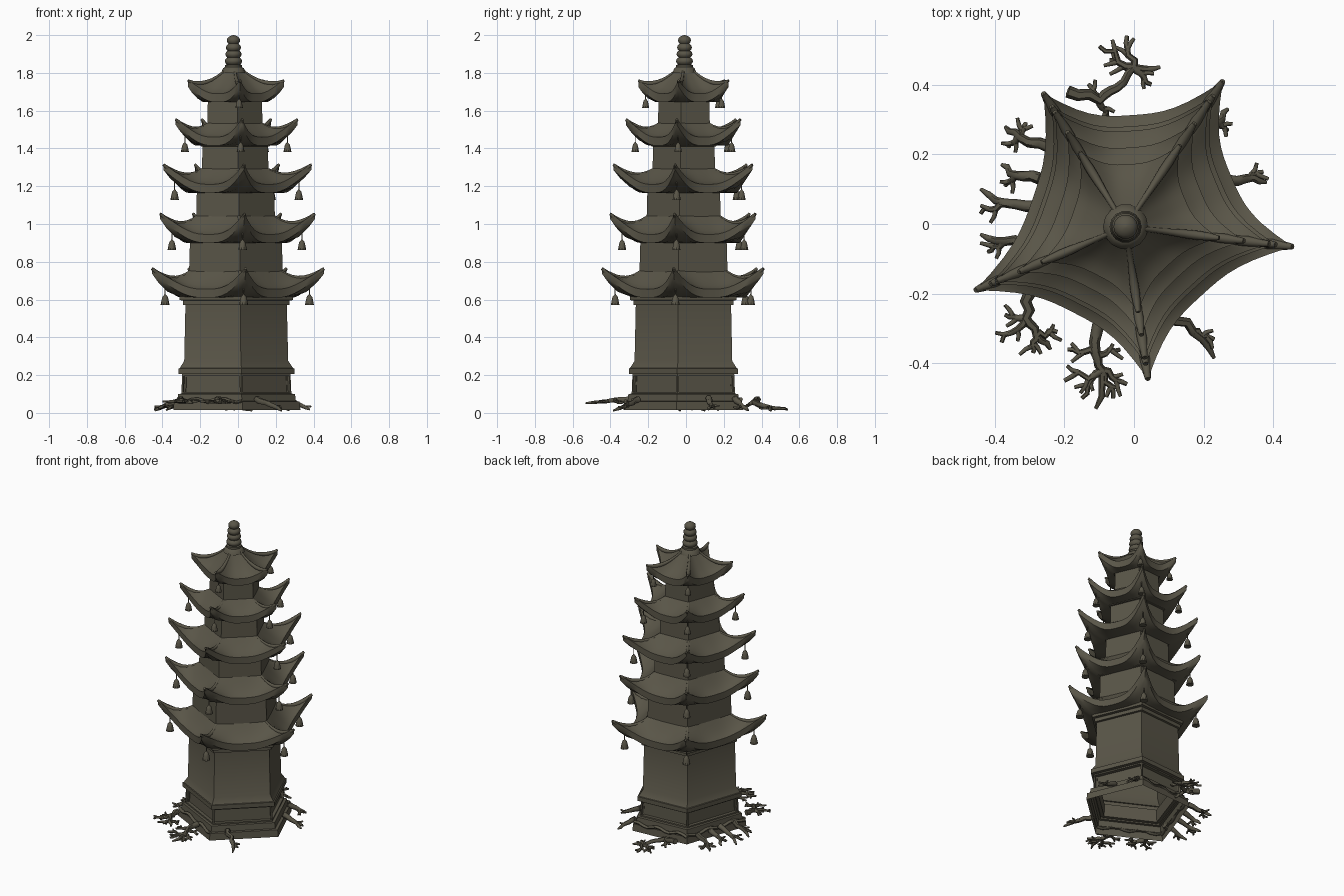
import bpy, bmesh, math, random
from mathutils import Vector

if "Cube" in bpy.data.objects:
    bpy.data.objects.remove(bpy.data.objects["Cube"])

random.seed(4)
stone = bpy.data.materials.new("dark olive stone")
stone.diffuse_color = (0.10, 0.091, 0.064, 1)
stone.use_nodes = True
stone.node_tree.nodes["Principled BSDF"].inputs["Base Color"].default_value = stone.diffuse_color

# Slightly irregular five-sided plan (roof tips of the lowest storey)
PLAN = [Vector(p) for p in
        [(0.455, -0.065), (0.255, 0.41), (-0.26, 0.375), (-0.455, -0.19), (0.04, -0.445)]]
AXIS = Vector((-0.024, -0.008))


def corner(i, s):
    return AXIS * (1 - s) + PLAN[i % 5] * s


def finish(name, bm, angle=35):
    me = bpy.data.meshes.new(name)
    bmesh.ops.recalc_face_normals(bm, faces=bm.faces)
    bm.to_mesh(me)
    bm.free()
    ob = bpy.data.objects.new(name, me)
    bpy.context.collection.objects.link(ob)
    me.materials.append(stone)
    smooth(ob, angle)


def smooth(ob, angle=35):
    bpy.ops.object.select_all(action='DESELECT')
    ob.select_set(True)
    bpy.context.view_layer.objects.active = ob
    bpy.ops.object.shade_smooth_by_angle(angle=math.radians(angle))


def skin(bm, rings, caps=True):
    """Bridge closed rings of points, optionally capping the ends; returns faces per band."""
    vs = [[bm.verts.new(p) for p in r] for r in rings]
    n = len(vs[0])
    bands = [[bm.faces.new((a[j], a[(j + 1) % n], b[(j + 1) % n], b[j])) for j in range(n)]
             for a, b in zip(vs, vs[1:])]
    if caps:
        bm.faces.new(vs[0])
        bm.faces.new(vs[-1])
    return bands


def lathe(bm, profile, cx, cy, n=12):
    skin(bm, [[(cx + r * math.cos(2 * math.pi * k / n), cy + r * math.sin(2 * math.pi * k / n), z)
               for k in range(n)] for r, z in profile])


def prism(profile):
    return [[(*corner(i, s), z) for i in range(5)] for z, s in profile]


def tubes(name, paths, res=2):
    """Tapered tubes; each path is a list of (position, radius)."""
    cu = bpy.data.curves.new(name, 'CURVE')
    cu.dimensions = '3D'
    cu.bevel_depth = 1
    cu.bevel_resolution = res
    cu.use_fill_caps = True
    for path in paths:
        sp = cu.splines.new('POLY')
        sp.points.add(len(path) - 1)
        for q, (p, r) in zip(sp.points, path):
            q.co = (*p, 1)
            q.radius = r
    ob = bpy.data.objects.new(name, cu)
    bpy.context.collection.objects.link(ob)
    cu.materials.append(stone)
    bpy.ops.object.select_all(action='DESELECT')
    ob.select_set(True)
    bpy.context.view_layer.objects.active = ob
    bpy.ops.object.convert(target='MESH')
    smooth(bpy.context.object, 60)


# Stepped plinth and ground storey, hollow below, with recessed base panels
bm = bmesh.new()
bands = skin(bm, prism([(0.015, .74), (0.06, .73), (0.062, .69), (.1, .68), (.102, .64), (.205, .63),
                        (.207, .675), (.235, .675), (.237, .66), (.275, .605), (.57, .59),
                        (.572, .62), (.595, .62), (.597, .66), (.62, .66)]), caps=False)
bmesh.ops.recalc_face_normals(bm, faces=bm.faces)
bmesh.ops.inset_individual(bm, faces=bands[4], thickness=0.012, depth=0)
bmesh.ops.inset_individual(bm, faces=bands[4], thickness=0.002, depth=-0.02)
finish("ground_storey", bm)

# Upper storeys: bottom z, top z, scale
for k, (a, b, s) in enumerate([(.74, .93, .535), (1.02, 1.2, .45), (1.28, 1.44, .38), (1.52, 1.68, .315)]):
    bm = bmesh.new()
    skin(bm, prism([(a, s * 1.02), (b - .03, s), (b - .028, s * 1.06), (b, s * 1.06)]), caps=False)
    finish(f"storey_{k + 2}", bm)

# Roofs: eave z, join z, tip scale, body scale below, body scale above, tip lift
ROOFS = [(.61, .755, 1.0, .62, .53, .115), (.90, 1.045, .90, .54, .45, .115),
         (1.165, 1.295, .86, .46, .38, .11), (1.415, 1.535, .71, .39, .315, .10),
         (1.645, 1.83, .56, .33, .08, .075)]
N = 14


def roof_point(roof, i, u, w, top):
    z0, z1, s, s_low, s_up, lift = roof
    a = abs(2 * u - 1)
    f = .80 + .20 * a ** 3.2
    body = s_up if top else s_low
    inner = corner(i, body).lerp(corner(i + 1, body), u)
    outer = corner(i, s).lerp(corner(i + 1, s), u)
    p = inner.lerp(AXIS + (outer - AXIS) * f, w)
    rise = lift * a ** 3 * w ** 2
    if not top:
        return Vector((*p, z0 + rise * 1.1))
    ze = z0 + .045
    return Vector((*p, ze + (z1 - ze) * (1 - w) ** 1.5 + rise))


ridges = []
for k, roof in enumerate(ROOFS):
    bm = bmesh.new()
    rings = [[roof_point(roof, i, j / N, w, top) for i in range(5) for j in range(N)]
             for w, top in [(0, 0), (.5, 0), (.8, 0), (1, 0), (1, 1), (.85, 1), (.65, 1),
                            (.45, 1), (.22, 1), (0, 1)]]
    skin(bm, rings, caps=False)
    finish(f"roof_{k + 1}", bm, 50)
    q = .6 + .4 * roof[2]
    # slim hip ridges swelling toward the horn tips
    for i in range(5):
        ridges.append([(roof_point(roof, i, 0, j / 8, 1) - Vector((0, 0, .006)),
                        q * (.008 + .008 * math.sin(math.pi * (j / 8) ** 2))) for j in range(9)])
tubes("hip_ridges", ridges)

# Hanging bells under the roof corners
missing = {(2, 4), (4, 0), (4, 3)}
bm = bmesh.new()
for k, roof in enumerate(ROOFS):
    q = .6 + .4 * roof[2]
    for i in range(5):
        if (k, i) in missing:
            continue
        c = corner(i, roof[2] * .84)
        z = roof[0] + .015
        prof = [(.024, -.055), (.022, -.045), (.018, -.025), (.014, -.01), (.005, 0),
                (.003, .004), (.003, .07)]
        lathe(bm, [(r * q, z + h * q) for r, h in prof], c.x, c.y, 10)
finish("corner_bells", bm)

# Spire: small base and a stack of beads
prof = [(.065, 1.80), (.055, 1.825), (.046, 1.83), (.046, 1.842)]
for zc, r in [(1.862, .046), (1.899, .043), (1.934, .040), (1.972, .035)]:
    prof += [(r * (.45 + .55 * math.cos(t)), zc + .021 * math.sin(t)) for t in (-1, -.5, 0, .5, 1)]
prof += [(.016, 1.996), (.003, 2.0)]
bm = bmesh.new()
lathe(bm, prof, AXIS.x, AXIS.y, 14)
finish("spire", bm, 50)

# Roots creeping out of the plinth: main path, then side branch tips
CLUSTERS = [
    ([(-.19, .38), (-.10, .355), (-.05, .39), (.00, .45), (.075, .45)],
     [(-.02, .54), (-.10, .51), (-.07, .47), (.05, .40), (-.13, .40), (-.07, .30)]),
    ([(-.10, -.28), (-.11, -.37), (-.09, -.42), (-.11, -.53)],
     [(-.20, -.45), (-.02, -.46), (-.04, -.36), (-.15, -.50), (-.19, -.36), (-.06, -.50)]),
    ([(-.30, -.20), (-.31, -.27), (-.28, -.32), (-.24, -.36)],
     [(-.38, -.34), (-.37, -.26), (-.22, -.31), (-.29, -.37)]),
    ([(-.29, -.06), (-.37, -.05), (-.44, -.03)], [(-.42, -.08)]),
    ([(-.28, .05), (-.37, .06), (-.44, .10)], [(-.44, .03)]),
    ([(-.27, .13), (-.34, .14), (-.38, .17)], [(-.37, .11)]),
    ([(-.24, .22), (-.33, .25), (-.37, .28)], [(-.31, .29), (-.36, .22)]),
    ([(.25, .12), (.32, .13), (.38, .12)], [(.37, .15)]),
    ([(.19, .26), (.24, .29), (.27, .33)], [(.27, .27)]),
    ([(.10, -.25), (.17, -.31), (.23, -.385)], [(.23, -.33)]),
]


def wiggle(a, b, r0, r1, n=5):
    d = b - a
    side = Vector((-d.y, d.x, 0))
    return [(a.lerp(b, t / n) + (side * random.uniform(-.12, .12) if 0 < t < n else Vector()),
             r0 + (r1 - r0) * t / n) for t in range(n + 1)]


def on_ground(x, y, d):
    tip = .012 if y > -.1 or x > 0 else .05  # front-left roots stay raised
    return Vector((x, y, .07 + (tip - .07) * d + random.uniform(0, .008)))


paths = []
for main, tips in CLUSTERS:
    m = len(main) - 1
    pts = [on_ground(x, y, j / m) for j, (x, y) in enumerate(main)]
    line = []
    for j in range(m):
        line += wiggle(pts[j], pts[j + 1], .018 - .010 * j / m, .018 - .010 * (j + 1) / m, 3)[:-1]
    paths.append(line + [(pts[-1], .005)])
    for x, y in tips:
        end = on_ground(x, y, .9)
        start = min(pts[:-1], key=lambda p: (p.xy - end.xy).length)
        br = wiggle(start, end, .012, .006)
        paths.append(br)
        for t in (2, 3):  # little twigs
            d = (end - start).normalized()
            sgn = 1 if t == 2 else -1
            tw = Vector((d.x - sgn * d.y, d.y + sgn * d.x, 0)) * random.uniform(.022, .034)
            paths.append(wiggle(br[t][0], br[t][0] + tw, .008, .005, 2))

# Thin roots wrapped along the plinth step
for i in (1, 2, 3):
    paths.append([(Vector((*corner(i, .715).lerp(corner(i + 1, .715), t / 12),
                           .064 + .010 * math.sin(t * 1.3 + i))), .010) for t in range(13)])
tubes("roots", paths, 1)
